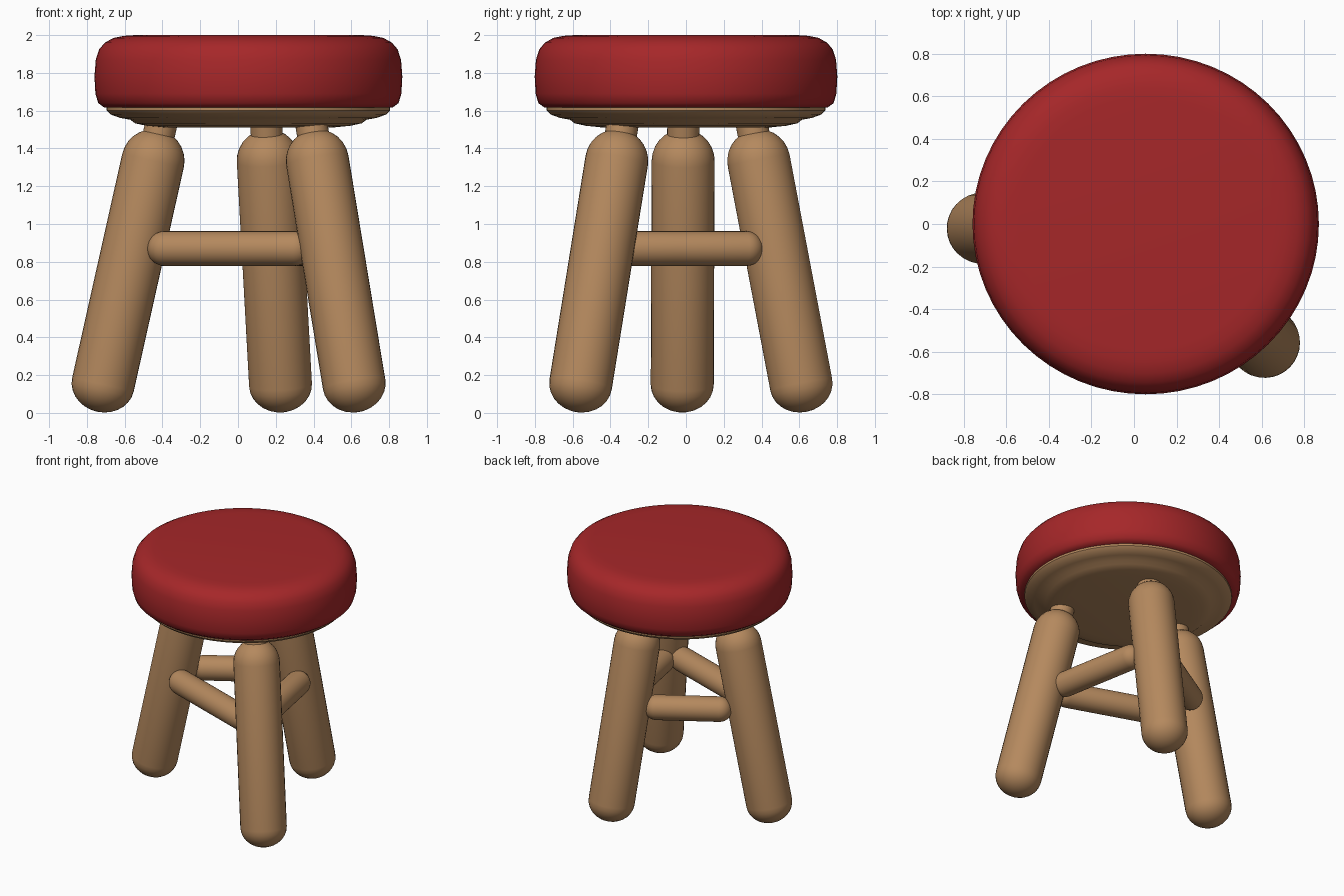
import bpy, bmesh, math
from mathutils import Vector

cube = bpy.data.objects.get("Cube")
if cube:
    bpy.data.objects.remove(cube, do_unlink=True)


def material(name, rgb):
    m = bpy.data.materials.new(name)
    m.use_nodes = True
    m.diffuse_color = (*rgb, 1)
    m.node_tree.nodes["Principled BSDF"].inputs["Base Color"].default_value = (*rgb, 1)
    return m


red = material("red cushion", (0.38, 0.02, 0.022))
wood = material("light wood", (0.46, 0.25, 0.112))


def lathe(name, profile, mat, location=(0, 0, 0), axis=(0, 0, 1), segments=32, scale=(1, 1, 1)):
    """Spin (radius, height) points round z, then turn z onto the axis."""
    bm = bmesh.new()
    rings = []
    for r, z in profile:
        if r == 0:
            rings.append([bm.verts.new((0, 0, z))] * segments)
        else:
            rings.append([bm.verts.new((r * math.cos(a), r * math.sin(a), z))
                          for a in (i * math.tau / segments for i in range(segments))])
    for low, high in zip(rings, rings[1:]):
        for i in range(segments):
            j = (i + 1) % segments
            corners = dict.fromkeys((low[i], low[j], high[j], high[i]))
            bm.faces.new(list(corners))
    bmesh.ops.recalc_face_normals(bm, faces=bm.faces)
    mesh = bpy.data.meshes.new(name)
    bm.to_mesh(mesh)
    bm.free()
    obj = bpy.data.objects.new(name, mesh)
    bpy.context.collection.objects.link(obj)
    obj.data.materials.append(mat)
    obj.location = location
    obj.scale = scale
    obj.rotation_euler = Vector(axis).to_track_quat('Z', 'Y').to_euler()
    bpy.ops.object.select_all(action='DESELECT')
    obj.select_set(True)
    bpy.context.view_layer.objects.active = obj
    bpy.ops.object.shade_smooth_by_angle(angle=math.radians(40))
    return obj


def rod(name, start, end, radius, start_cap, end_cap, steps=7):
    """Round bar between two points with a domed cap past each."""
    start, end = Vector(start), Vector(end)
    length = (end - start).length
    angles = [math.pi / 2 * i / steps for i in range(steps + 1)]
    profile = [(radius * math.sin(a) if a else 0, -start_cap * math.cos(a)) for a in angles]
    profile += [(radius * math.sin(a) if a else 0, length + end_cap * math.cos(a))
                for a in reversed(angles)]
    return lathe(name, profile, wood, start, end - start)


# Padded seat and the stepped wooden board below it
centre = (0.055, 0, 0)
oval = (1, 0.983, 1)
lathe("seat_cushion", [(0, 1.612), (0.72, 1.612), (0.765, 1.618), (0.795, 1.64), (0.81, 1.69),
                       (0.815, 1.78), (0.808, 1.87), (0.79, 1.925), (0.76, 1.96), (0.715, 1.985),
                       (0.66, 1.996), (0.6, 2.0), (0, 2.0)], red, centre, segments=64, scale=oval)
lathe("seat_board", [(0, 1.512), (0.46, 1.512), (0.54, 1.52), (0.6, 1.533), (0.625, 1.552),
                     (0.68, 1.562), (0.73, 1.58), (0.75, 1.6), (0.75, 1.63), (0, 1.63)],
      wood, centre, segments=64, scale=oval)

# Splayed legs, each with a short peg into the board
legs = {
    "right_leg": ((-0.715, -0.02, 0.15), (-0.45, -0.015, 1.335)),
    "front_left_leg": ((0.615, -0.558, 0.15), (0.42, -0.367, 1.335)),
    "back_leg": ((0.225, 0.61, 0.15), (0.16, 0.385, 1.335)),
}
for name, (foot, top) in legs.items():
    rod(name, foot, top, 0.167, 0.147, 0.167)
    lean = Vector(top) - Vector(foot)
    lathe(name + "_peg", [(0, 0), (0.085, 0), (0.085, 0.23), (0, 0.23)], wood, top, lean)

# Stretchers joining the inner sides of the legs
stretchers = {
    "front_stretcher": ((-0.39, -0.15), (0.30, -0.39)),
    "left_stretcher": ((0.41, -0.28), (0.30, 0.32)),
    "back_stretcher": ((-0.40, 0.15), (-0.01, 0.385)),
}
for name, (a, b) in stretchers.items():
    rod(name, (*a, 0.87), (*b, 0.87), 0.092, 0.09, 0.09)
